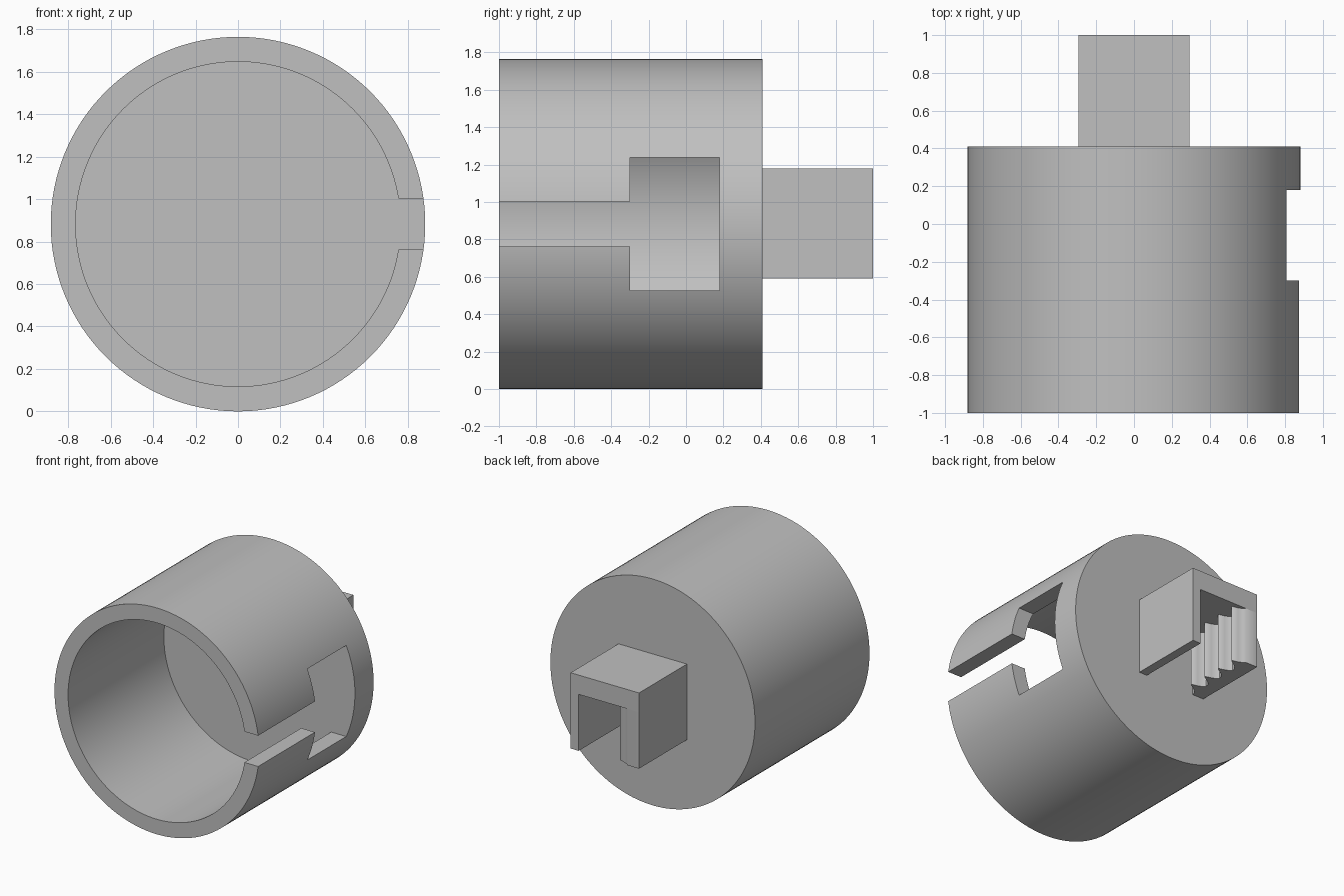
import bpy, bmesh, math
from mathutils import Vector

if "Cube" in bpy.data.objects:
    bpy.data.objects.remove(bpy.data.objects["Cube"], do_unlink=True)

RADIUS, BORE = 0.882, 0.765
FRONT, FLOOR, BACK, END = -1.0, 0.18, 0.41, 1.0

grey = bpy.data.materials.new("plain grey")
grey.use_nodes = True
grey.diffuse_color = (0.53, 0.53, 0.53, 1)
grey.node_tree.nodes["Principled BSDF"].inputs["Base Color"].default_value = grey.diffuse_color


def finish(name, bm):
    bmesh.ops.recalc_face_normals(bm, faces=bm.faces)
    mesh = bpy.data.meshes.new(name)
    bm.to_mesh(mesh)
    bm.free()
    obj = bpy.data.objects.new(name, mesh)
    bpy.context.collection.objects.link(obj)
    mesh.materials.append(grey)
    return obj


def prism(name, points, direction):
    """Extrude a closed outline of 3D points along a direction."""
    bm = bmesh.new()
    face = bm.faces.new([bm.verts.new(p) for p in points])
    out = bmesh.ops.extrude_face_region(bm, geom=[face])
    moved = [v for v in out["geom"] if isinstance(v, bmesh.types.BMVert)]
    bmesh.ops.translate(bm, verts=moved, vec=Vector(direction))
    return finish(name, bm)


def smooth(obj, degrees):
    bpy.ops.object.select_all(action='DESELECT')
    obj.select_set(True)
    bpy.context.view_layer.objects.active = obj
    bpy.ops.object.shade_smooth_by_angle(angle=math.radians(degrees))


def cup(name, sides=128):
    """Hollow cylinder along y, open at the front and closed at the back."""
    bm = bmesh.new()
    rings = []
    for r, y in ((BORE, FLOOR), (BORE, FRONT), (RADIUS, FRONT), (RADIUS, BACK)):
        angles = [2 * math.pi * i / sides for i in range(sides)]
        rings.append([bm.verts.new((r * math.cos(a), y, RADIUS + r * math.sin(a)))
                      for a in angles])
    for a, b in zip(rings, rings[1:]):
        for i in range(sides):
            j = (i + 1) % sides
            bm.faces.new((a[i], a[j], b[j], b[i]))
    bm.faces.new(rings[0])
    bm.faces.new(rings[-1])
    return finish(name, bm)


# Cup body with a narrow slot leading to a wider window in the +x wall
body = cup("cup_body")
slot, window = 0.12, 0.355
upper = [(-1.2, slot), (-0.3, slot), (-0.3, window), (FLOOR, window)]
outline = upper + [(y, -h) for y, h in reversed(upper)]
cutter = prism("slot_cutter", [(0.5, y, RADIUS + h) for y, h in outline], (0.7, 0, 0))
cutter.hide_render = True
mod = body.modifiers.new("slot", 'BOOLEAN')
mod.operation, mod.solver, mod.object = 'DIFFERENCE', 'EXACT', cutter
bpy.context.view_layer.objects.active = body
bpy.ops.object.modifier_apply(modifier=mod.name)
bpy.data.objects.remove(cutter, do_unlink=True)
smooth(body, 30)

# Rear clip: an inverted channel, open below and behind
half, low, ceiling, top = 0.295, 0.59, 1.03, 1.18
length = END - BACK


def bar(name, x0, x1, z0, z1):
    corners = [(x0, BACK, z0), (x1, BACK, z0), (x1, BACK, z1), (x0, BACK, z1)]
    return prism(name, corners, (0, length, 0))


bar("clip_roof", -half, half, ceiling, top)
bar("clip_plain_wall", half - 0.07, half, low, ceiling)

# Ridged wall: four upright rounded teeth facing into the channel
pitch = length / 4
tooth = [(0, 0.1), (0.1, 0.115), (0.2, 0.15), (0.27, 0.19), (0.34, 0.195),
         (0.45, 0.17), (0.65, 0.125), (0.82, 0.105)]
edge = [(-half + d, END - (n + t) * pitch, low) for n in range(4) for t, d in tooth]
edge.append((-half + 0.1, BACK, low))
ridged = prism("clip_ridged_wall",
               [(-half, END, low)] + edge + [(-half, BACK, low)],
               (0, 0, ceiling - low))
smooth(ridged, 50)
